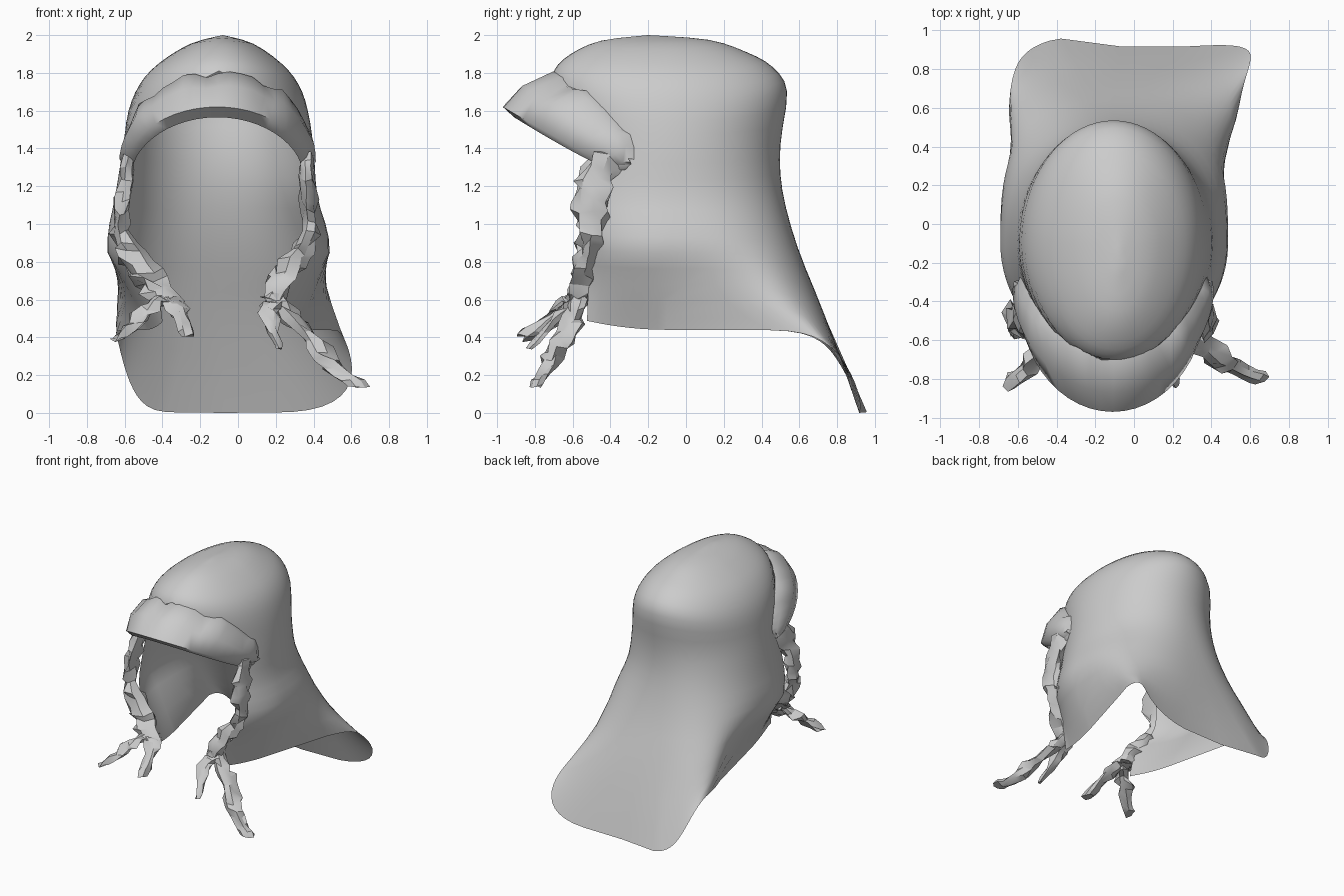
import bpy, math, random

if "Cube" in bpy.data.objects:
    bpy.data.objects.remove(bpy.data.objects["Cube"])
random.seed(4)

cloth = bpy.data.materials.new("grey cloth")
cloth.diffuse_color = (0.6, 0.6, 0.6, 1)
cloth.use_nodes = True
cloth.node_tree.nodes["Principled BSDF"].inputs["Base Color"].default_value = cloth.diffuse_color


def add_grid(name, rows, angle, closed=False):
    """Make a mesh sheet from rows of points."""
    n = len(rows[0])
    verts = [p for row in rows for p in row]
    faces = []
    for i in range(len(rows) - 1):
        for j in range(n if closed else n - 1):
            k = (j + 1) % n
            faces.append((i * n + j, (i + 1) * n + j, (i + 1) * n + k, i * n + k))
    if closed:
        faces += [tuple(range(n)), tuple((len(rows) - 1) * n + j for j in reversed(range(n)))]
    mesh = bpy.data.meshes.new(name)
    mesh.from_pydata(verts, [], faces)
    mesh.materials.append(cloth)
    obj = bpy.data.objects.new(name, mesh)
    bpy.context.collection.objects.link(obj)
    bpy.ops.object.select_all(action='DESELECT')
    obj.select_set(True)
    bpy.context.view_layer.objects.active = obj
    # weld the crown and the closed front of the dome
    bpy.ops.object.mode_set(mode='EDIT')
    bpy.ops.mesh.select_all(action='SELECT')
    bpy.ops.mesh.remove_doubles(threshold=0.0005)
    bpy.ops.mesh.normals_make_consistent(inside=False)
    bpy.ops.object.mode_set(mode='OBJECT')
    bpy.ops.object.shade_smooth_by_angle(angle=math.radians(angle))
    return obj


def refine(rows, steps):
    """Smooth interpolation between table rows."""
    out = []
    for i in range(len(rows) - 1):
        a, b, c, d = rows[max(i - 1, 0)], rows[i], rows[i + 1], rows[min(i + 2, len(rows) - 1)]
        for s in range(steps):
            t = s / steps
            out.append([q + 0.5 * t * (r - p + t * (2 * p - 5 * q + 4 * r - u + t * (3 * (q - r) + u - p)))
                        for p, q, r, u in zip(a, b, c, d)])
    return out + [list(rows[-1])]


# Hood and veil: rings closed over the head, opening at the face, squarer at the hem
# x left, x right, y front, y back, z front, z side, z back, wrap, squareness
LEVELS = [
    (-0.08, -0.08, -0.20, -0.20, 2.00, 2.00, 2.00, 1.00, 1.00),
    (-0.25, 0.08, -0.45, 0.12, 1.97, 1.955, 1.975, 1.00, 1.00),
    (-0.42, 0.23, -0.61, 0.32, 1.90, 1.85, 1.91, 1.00, 1.00),
    (-0.52, 0.32, -0.70, 0.46, 1.81, 1.74, 1.83, 1.00, 1.00),
    (-0.58, 0.37, -0.71, 0.535, 1.68, 1.60, 1.70, 0.80, 1.00),
    (-0.61, 0.40, -0.66, 0.50, 1.45, 1.40, 1.42, 0.67, 0.98),
    (-0.65, 0.42, -0.70, 0.51, 1.20, 1.15, 1.18, 0.68, 0.90),
    (-0.69, 0.48, -0.70, 0.59, 0.95, 0.93, 0.88, 0.70, 0.76),
    (-0.68, 0.49, -0.65, 0.74, 0.72, 0.68, 0.50, 0.77, 0.52),
    (-0.65, 0.51, -0.65, 0.91, 0.52, 0.44, 0.00, 0.78, 0.26),
]
rows = []
for xl, xr, yf, yb, zf, zs, zb, wrap, sq in refine(LEVELS, 3):
    row = []
    # the lower side cloth is drawn straight in towards the knots
    tuck = min(1, max(0, (0.85 - zs) / 0.40))
    for j in range(57):
        phi = (j / 28 - 1) * math.pi * min(wrap, 1)
        s, c = math.sin(phi), math.cos(phi)
        if c > 0:
            s = math.copysign(abs(s) ** sq, s)
        side = xr if s > 0 else xl
        mid, cy = (xl + xr) / 2, -0.1 if yf < -0.3 else (yf + yb) / 2
        x = mid + (side - mid) * abs(s)
        if c > 1e-6:
            y, z = cy + (yb - cy) * c ** sq, zs + (zb - zs) * c ** 2.3
            # rear right corner flares out, the rear left swings back
            drop = max(0, 0.65 - z) / 0.4 * math.sin(2 * abs(phi))
            if s > 0:
                x += 0.14 * drop
                y += 0.03 * drop
            y += 0.05 * max(0, 0.5 - z) * 2 * math.exp(-((x + 0.35) / 0.2) ** 2)
        else:
            y, z = cy + (yf - cy) * -c, zs + (zf - zs) * c * c
        if y < 0.6:
            f = max(0, (y + 0.5) / 1.1)
            knot, corner = (0.22, 0.53) if s > 0 else (-0.40, -0.64)
            x += (knot + (corner - knot) * f - x) * tuck * min(1, (0.6 - y) / 0.2)
        row.append((x, y, z))
    rows.append(row)
add_grid("hood_and_veil", rows, 60)

# Brim: folded visor arching over the face, wavy upper edge, lining inside
brim = [[], [], [], [], [], [], []]
for j in range(29):
    a = math.radians(-100 + 200 * j / 28)
    s, c = math.sin(a), math.cos(a)
    c0 = max(c, 0)
    wave = 0.015 * math.sin(j * 1.3) + 0.008 * math.sin(j * 2.3)
    u = (-0.105 + 0.50 * s, -0.31 - 0.40 * c0 ** 1.4, 1.36 + 0.44 * c0 ** 0.9 + wave)
    l = (-0.11 + 0.48 * s, -0.39 - 0.58 * c, 1.31 + 0.31 * c0 ** 1.1)
    b = ((u[0] + l[0]) / 2 + 0.03 * s, (u[1] + l[1]) / 2 - 0.03 * c, (u[2] + l[2]) / 2 + 0.02 * c)
    h = (-0.11 + 0.45 * s, -0.38 - 0.53 * c, 1.28 + 0.285 * c0 ** 1.15)
    inner = (b[0] - 0.04 * s, b[1] + 0.04 * c, b[2] - 0.04)
    root = (u[0] - 0.015 * s, u[1] + 0.02, u[2] - 0.02)
    tail = (u[0] - 0.03 * s, u[1] + 0.07, u[2] - 0.01)
    for line, p in zip(brim, (tail, u, b, l, h, inner, root)):
        line.append(p)
add_grid("brim", brim, 75)


def crumpled(name, path, steps=4, jitter=0.45):
    """Crumpled cloth strip: x, y, z, x radius, y radius along a path."""
    sections = []
    for x, y, z, rx, ry in refine(path, steps):
        ring = []
        for j in range(7):
            a = j * math.tau / 7
            k = 1 + random.uniform(-jitter, jitter)
            ring.append((x + rx * k * math.cos(a), y + ry * k * math.sin(a),
                         z + random.uniform(-0.4, 0.4) * min(rx, ry)))
        sections.append(ring)
    add_grid(name, sections, 30, True)


# Gathered straps beside the face
crumpled("left_strap", [(-0.57, -0.40, 1.38, 0.03, 0.08), (-0.60, -0.48, 1.18, 0.04, 0.10),
                        (-0.62, -0.50, 0.95, 0.05, 0.07), (-0.51, -0.53, 0.76, 0.08, 0.06),
                        (-0.40, -0.59, 0.60, 0.09, 0.05)])
crumpled("right_strap", [(0.36, -0.40, 1.38, 0.03, 0.08), (0.37, -0.48, 1.18, 0.04, 0.10),
                         (0.37, -0.50, 0.95, 0.05, 0.07), (0.27, -0.53, 0.76, 0.07, 0.06),
                         (0.18, -0.58, 0.60, 0.06, 0.05)])
# Loose tie ends below the knots
crumpled("left_outer_tie", [(-0.38, -0.58, 0.62, 0.06, 0.05), (-0.50, -0.70, 0.52, 0.06, 0.05),
                            (-0.64, -0.82, 0.39, 0.04, 0.04)])
crumpled("left_inner_tie", [(-0.42, -0.57, 0.62, 0.05, 0.05), (-0.32, -0.64, 0.56, 0.05, 0.05),
                            (-0.27, -0.84, 0.41, 0.04, 0.05)])
crumpled("right_outer_tie", [(0.19, -0.55, 0.62, 0.06, 0.05), (0.33, -0.61, 0.46, 0.05, 0.06),
                             (0.47, -0.71, 0.29, 0.06, 0.05), (0.64, -0.79, 0.14, 0.05, 0.03)])
crumpled("right_inner_tie", [(0.20, -0.56, 0.62, 0.05, 0.05), (0.16, -0.66, 0.53, 0.05, 0.04),
                             (0.22, -0.83, 0.34, 0.015, 0.02)])
